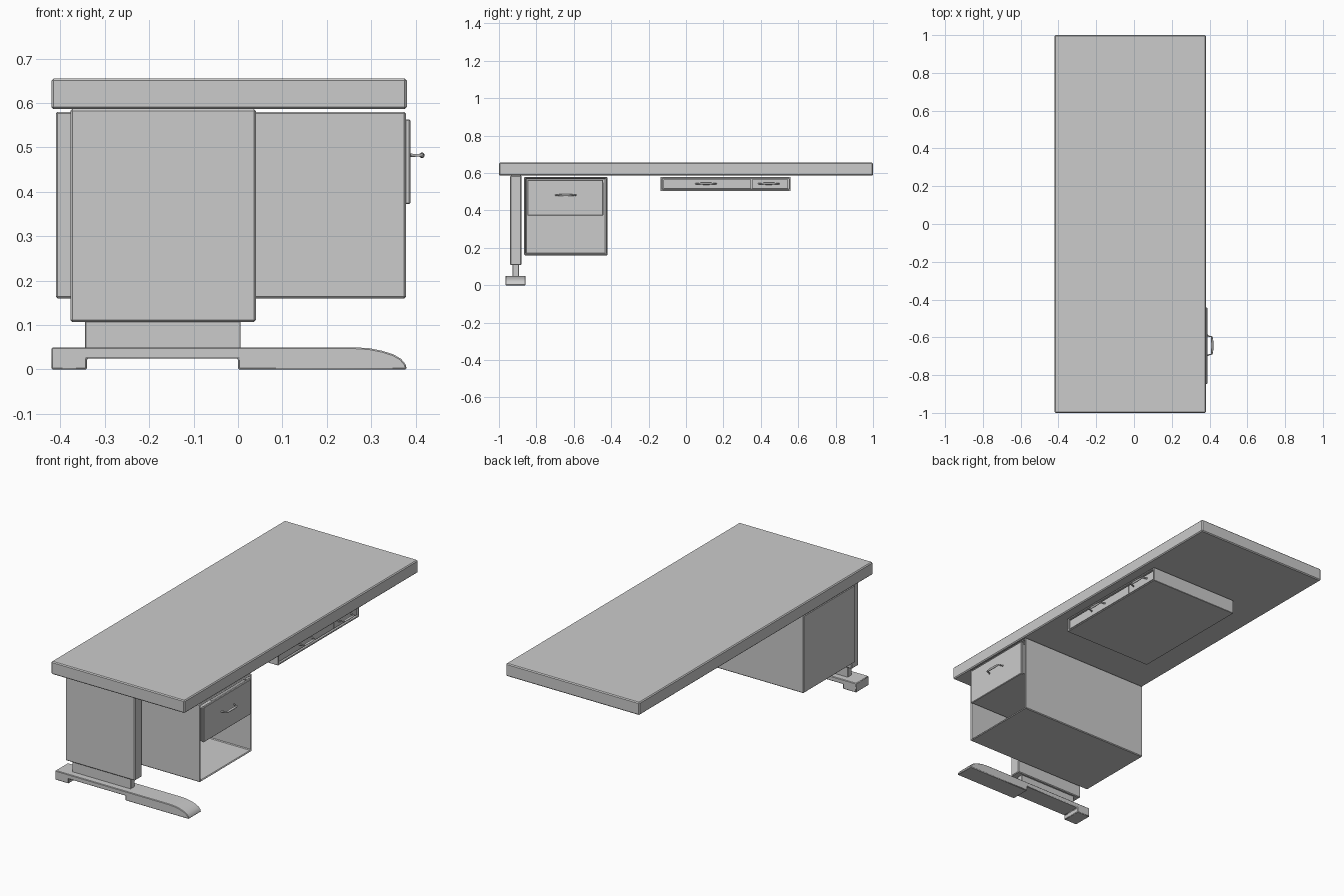
import bpy, bmesh
from mathutils import Vector

if "Cube" in bpy.data.objects:
    bpy.data.objects.remove(bpy.data.objects["Cube"])


def finish(name, bm, bevel=0.0, segments=1):
    bmesh.ops.recalc_face_normals(bm, faces=bm.faces)
    mesh = bpy.data.meshes.new(name)
    bm.to_mesh(mesh)
    bm.free()
    ob = bpy.data.objects.new(name, mesh)
    bpy.context.collection.objects.link(ob)
    if bevel:
        mod = ob.modifiers.new("edge_bevel", "BEVEL")
        mod.width = bevel
        mod.segments = segments
        mod.limit_method = "ANGLE"
        mod.angle_limit = 0.7
    return ob


def block(lo, hi):
    lo, hi = Vector(lo), Vector(hi)
    bm = bmesh.new()
    bmesh.ops.create_cube(bm, size=1)
    for v in bm.verts:
        v.co = (lo + hi) / 2 + v.co * (hi - lo)
    bm.normal_update()
    return bm


def box(name, lo, hi, bevel=0.0):
    return finish(name, block(lo, hi), bevel)


def shell(name, lo, hi, open_dir, wall, bevel=0.0):
    """Box hollowed out from the side facing open_dir."""
    bm = block(lo, hi)
    d = Vector(open_dir)
    face = max(bm.faces, key=lambda f: f.normal.dot(d))
    depth = abs((Vector(hi) - Vector(lo)).dot(d)) - wall
    bmesh.ops.inset_region(bm, faces=[face], thickness=wall)
    inner = bmesh.ops.extrude_discrete_faces(bm, faces=[face])["faces"][0]
    bmesh.ops.translate(bm, verts=inner.verts, vec=-d * depth)
    return finish(name, bm, bevel)


def handle(name, x, y, z):
    """Bowed pull: thin posts flaring into a thicker grip."""
    half = [(0.000, 0.054, 0.7), (0.012, 0.047, 0.5), (0.024, 0.048, 0.5),
            (0.027, 0.036, 0.8), (0.027, 0.015, 1.0)]
    pts = [(a, -b, r) for a, b, r in half] + [(a, b, r) for a, b, r in reversed(half)]
    cu = bpy.data.curves.new(name, "CURVE")
    cu.dimensions = "3D"
    cu.bevel_depth = 0.0062
    cu.bevel_resolution = 3
    cu.use_fill_caps = True
    sp = cu.splines.new("NURBS")
    sp.points.add(len(pts) - 1)
    for p, (a, b, r) in zip(sp.points, pts):
        p.co = (x + a, y + b, z, 1)
        p.radius = r
    sp.order_u = 3
    sp.resolution_u = 4
    sp.use_endpoint_u = True
    ob = bpy.data.objects.new(name, cu)
    bpy.context.collection.objects.link(ob)


# Desktop slab
box("desktop", (-0.42, -1, 0.586), (0.38, 1, 0.655), 0.005)

# Telescoping leg
box("leg_upper_column", (-0.377, -0.94, 0.107), (0.04, -0.88, 0.586), 0.004)
box("leg_lower_column", (-0.344, -0.928, 0.045), (0.006, -0.893, 0.125), 0.002)

# Foot: side profile with an undercut and a rounded toe
profile = [(-0.42, 0), (-0.34, 0), (-0.34, 0.025), (0, 0.025), (0, 0), (0.38, 0),
           (0.377, 0.012), (0.367, 0.024), (0.350, 0.034), (0.325, 0.042),
           (0.295, 0.048), (0.26, 0.05), (-0.42, 0.05)]
bm = bmesh.new()
side = bm.faces.new([bm.verts.new((x, -0.965, z)) for x, z in profile])
ext = bmesh.ops.extrude_face_region(bm, geom=[side])["geom"]
bmesh.ops.translate(bm, verts=[v for v in ext if isinstance(v, bmesh.types.BMVert)],
                    vec=(0, 0.108, 0))
foot = finish("foot", bm, 0.003)
bpy.context.view_layer.objects.active = foot
foot.select_set(True)
bpy.ops.object.shade_smooth_by_angle(angle=0.6)

# Cabinet with open front, one drawer above an open compartment
shell("cabinet", (-0.41, -0.865, 0.16), (0.378, -0.42, 0.58), (1, 0, 0), 0.012, 0.004)
shell("cabinet_drawer_box", (-0.36, -0.845, 0.375), (0.378, -0.44, 0.55), (0, 0, 1), 0.01)
box("cabinet_drawer_front", (0.374, -0.848, 0.372), (0.388, -0.443, 0.563), 0.003)
handle("cabinet_handle", 0.387, -0.643, 0.482)

# Shallow pencil tray with two recessed drawers
tx = 0.335
shell("tray_case", (-0.20, -0.135, 0.503), (tx, 0.56, 0.58), (1, 0, 0), 0.012, 0.002)
for label, y0, y1 in (("wide", -0.121, 0.347), ("narrow", 0.352, 0.546)):
    shell(label + "_tray_drawer", (-0.18, y0, 0.517), (tx - 0.006, y1, 0.566),
          (0, 0, 1), 0.008)
    handle(label + "_tray_handle", tx - 0.007, (y0 + y1) / 2 - 0.006, 0.543)
